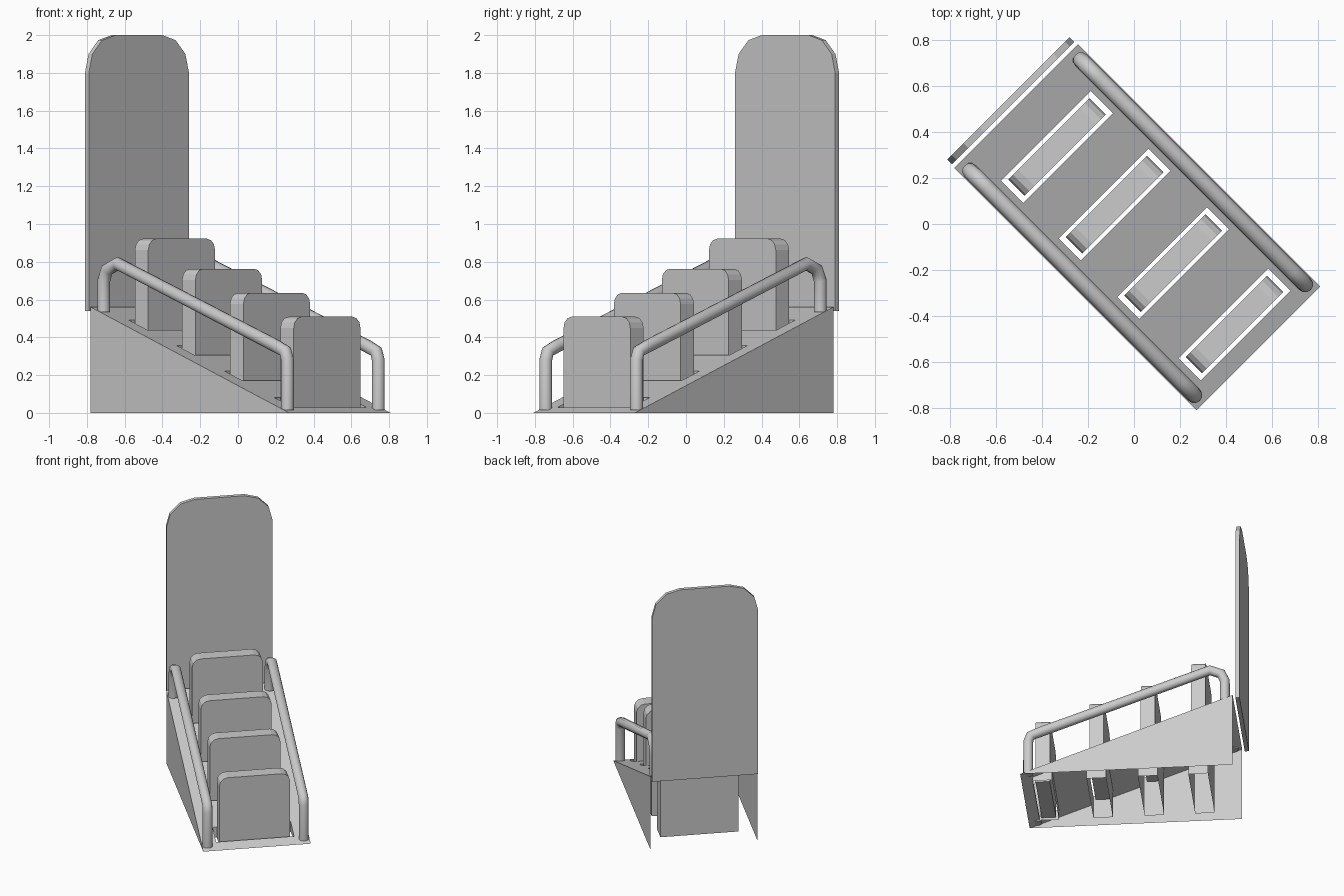
import bpy, bmesh, math

if "Cube" in bpy.data.objects:
    bpy.data.objects.remove(bpy.data.objects["Cube"])

TURN = -math.pi / 4                      # whole model sits diagonally
BACK, FRONT, HALF_W, HIGH = -0.723, 0.763, 0.38, 0.56
BLOCKS = [(-0.472, 0.922), (-0.119, 0.763), (0.240, 0.636), (0.617, 0.509)]  # centre, top z
SLOT_D, SLOT_W = 0.068, 0.276            # slot half depth / half width


def ramp_z(u):
    return HIGH * (FRONT - u) / (FRONT - BACK)


def add_mesh(name, bm):
    bmesh.ops.recalc_face_normals(bm, faces=bm.faces[:])
    me = bpy.data.meshes.new(name)
    bm.to_mesh(me)
    bm.free()
    ob = bpy.data.objects.new(name, me)
    ob.rotation_euler.z = TURN
    bpy.context.collection.objects.link(ob)
    return ob


def rounded_slab(name, u0, u1, half, z0, z1, r, segs):
    """Upright slab with rounded top corners."""
    arc = [(half - r + r * math.cos(a), z1 - r + r * math.sin(a))
           for a in (i * math.pi / 2 / segs for i in range(segs + 1))]
    prof = [(half, z0)] + arc + [(-v, z) for v, z in reversed(arc)] + [(-half, z0)]
    bm = bmesh.new()
    face = bm.faces.new([bm.verts.new((u0, v, z)) for v, z in prof])
    new = bmesh.ops.extrude_face_region(bm, geom=[face])["geom"]
    # keep the starting face so the slab is closed
    moved = [g for g in new if isinstance(g, bmesh.types.BMVert)]
    bmesh.ops.translate(bm, verts=moved, vec=(u1 - u0, 0, 0))
    if not face.is_valid:
        bmesh.ops.holes_fill(bm, edges=bm.edges[:])
    return add_mesh(name, bm)


# Ramp: open shell, slotted sloping deck, slot walls and side walls to the ground
us = [BACK] + [c + s * SLOT_D for c, _ in BLOCKS for s in (-1, 1)] + [FRONT]
vs = [-HALF_W, -SLOT_W, SLOT_W, HALF_W]
bm = bmesh.new()
grid = [[bm.verts.new((u, v, ramp_z(u))) for v in vs] for u in us]
for i in range(len(us) - 1):
    for j in range(3):
        if j == 1 and i % 2 == 1:
            continue                     # slot
        bm.faces.new((grid[i][j], grid[i + 1][j], grid[i + 1][j + 1], grid[i][j + 1]))
ends = set(grid[0]) | set(grid[-1])
rim = [e for e in bm.edges if e.is_boundary and not all(v in ends for v in e.verts)]
for v in [g for g in bmesh.ops.extrude_edge_only(bm, edges=rim)["geom"]
          if isinstance(g, bmesh.types.BMVert)]:
    v.co.z = 0
bmesh.ops.remove_doubles(bm, verts=bm.verts[:], dist=1e-4)
add_mesh("slotted_ramp", bm)

# Tall back board
rounded_slab("back_board", -0.771, -0.742, 0.375, 0.54, 2.0, 0.2, 3)

# Upright blocks standing in the slots
for n, (c, top) in enumerate(BLOCKS, 1):
    rounded_slab(f"block_{n}", c - 0.05, c + 0.05, 0.25, top - 0.505, top, 0.06, 3)

# Side rails
PATH = [(0.71, 0.015), (0.71, 0.28), (0.695, 0.325), (0.63, 0.352),
        (-0.56, 0.79), (-0.64, 0.757), (-0.665, 0.70), (-0.665, 0.535)]
for side, v in (("left", -0.34), ("right", 0.34)):
    cu = bpy.data.curves.new(f"{side}_rail", "CURVE")
    cu.dimensions = "3D"
    cu.bevel_depth = 0.035
    cu.bevel_resolution = 4
    cu.use_fill_caps = True
    sp = cu.splines.new("POLY")
    sp.points.add(len(PATH) - 1)
    for p, (u, z) in zip(sp.points, PATH):
        p.co = (u, v, z, 1)
    sp.use_smooth = True
    rail = bpy.data.objects.new(f"{side}_rail", cu)
    rail.rotation_euler.z = TURN
    bpy.context.collection.objects.link(rail)
